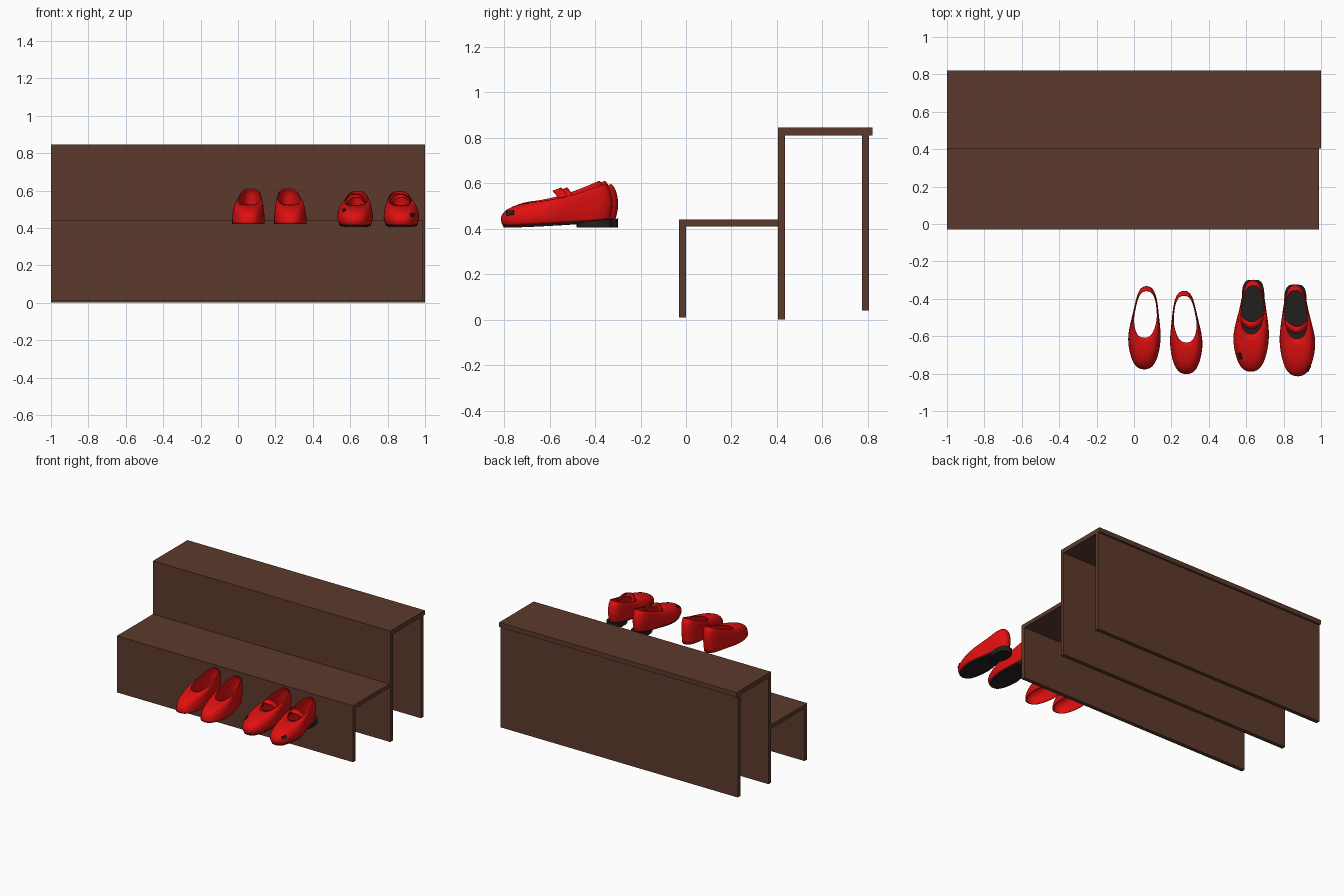
import bpy
import math
from mathutils import Vector

cube = bpy.data.objects.get("Cube")
if cube:
    bpy.data.objects.remove(cube, do_unlink=True)


def material(name, rgb):
    m = bpy.data.materials.new(name)
    m.use_nodes = True
    m.diffuse_color = (*rgb, 1)
    m.node_tree.nodes["Principled BSDF"].inputs["Base Color"].default_value = (*rgb, 1)
    return m


BROWN = material("brown_wood", (0.107, 0.042, 0.025))
RED = material("red_leather", (0.75, 0.005, 0.005))
BLACK = material("black_sole", (0.017, 0.014, 0.014))


def make_object(name, verts, faces, mat, location=(0, 0, 0), smooth=False):
    mesh = bpy.data.meshes.new(name)
    mesh.from_pydata(verts, [], faces)
    mesh.materials.append(mat)
    if smooth:
        mesh.shade_smooth()
        mesh.set_sharp_from_angle(angle=math.radians(50))
    obj = bpy.data.objects.new(name, mesh)
    obj.location = location
    bpy.context.collection.objects.link(obj)
    return obj


def box(name, low, high, mat):
    verts = [(x, y, z) for x in (low[0], high[0]) for y in (low[1], high[1]) for z in (low[2], high[2])]
    faces = [(0, 1, 3, 2), (4, 6, 7, 5), (0, 4, 5, 1), (2, 3, 7, 6), (0, 2, 6, 4), (1, 5, 7, 3)]
    return make_object(name, verts, faces, mat)


# Stepped bench: three upright boards and two treads
for name, right, y0, y1, z0, z1 in [
    ("front_riser", 0.99, -0.03, 0.0, 0.01, 0.41),
    ("lower_tread", 0.99, -0.03, 0.405, 0.41, 0.44),
    ("middle_riser", 1, 0.405, 0.435, 0, 0.81),
    ("upper_tread", 1, 0.405, 0.82, 0.81, 0.845),
    ("back_riser", 1, 0.775, 0.805, 0.04, 0.81),
]:
    box(name, (-1, y0, z0), (right, y1, z1), BROWN)

SIDES = 24


def smoothstep(a, b, t):
    t = min(max((t - a) / (b - a), 0), 1)
    return t * t * (3 - 2 * t)


# One foot-shaped ring: toe and heel y, toe and heel half width, toe and heel height
def ring(spec, side, power):
    toe, heel, wide, narrow, z_toe, z_heel = spec
    points = []
    for j in range(SIDES):
        a = math.tau * j / SIDES
        s = (1 - math.cos(a)) / 2
        y = toe + (heel - toe) * s
        w = wide + (narrow - wide) * smoothstep(0.35, 0.75, s)
        x = w * math.copysign(abs(math.sin(a)) ** power, math.sin(a))
        x += side * 0.012 * smoothstep(0.15, 0.4, y)
        points.append((x, y, z_toe + (z_heel - z_toe) * s ** 1.3))
    return points


def loft(name, specs, side, mat, location, capped=False, power=0.75):
    verts = [p for spec in specs for p in ring(spec, side, power)]
    faces = []
    for i in range(len(specs) - 1):
        for j in range(SIDES):
            k = (j + 1) % SIDES
            a, b = i * SIDES, (i + 1) * SIDES
            faces.append((a + j, a + k, b + k, b + j))
    if capped:
        top = (len(specs) - 1) * SIDES
        for j in range(SIDES // 2):
            k, m, n = j + 1, (SIDES - j - 1), (SIDES - j) % SIDES
            strip = list(dict.fromkeys((j, k, m, n)))
            faces.append([top + v for v in strip])
            faces.append(strip[::-1])
    return make_object(name, verts, faces, mat, location, smooth=True)


def thicken(obj, thickness, levels=1):
    sub = obj.modifiers.new("smooth_surface", "SUBSURF")
    sub.levels = sub.render_levels = levels
    solid = obj.modifiers.new("leather_thickness", "SOLIDIFY")
    solid.thickness = thickness
    solid.offset = -1


FLAT_UPPER = [
    (0.0, 0.44, 0.091, 0.068, 0.0, 0.0),
    (0.0, 0.447, 0.091, 0.07, 0.03, 0.06),
    (0.018, 0.452, 0.085, 0.07, 0.065, 0.11),
    (0.065, 0.448, 0.078, 0.067, 0.09, 0.15),
    (0.12, 0.44, 0.072, 0.064, 0.102, 0.178),
    (0.17, 0.425, 0.062, 0.06, 0.105, 0.192),
]
STRAP_UPPER = [
    (0.012, 0.487, 0.09, 0.066, 0.008, 0.035),
    (0.0, 0.494, 0.101, 0.07, 0.03, 0.06),
    (0.004, 0.502, 0.1, 0.073, 0.063, 0.1),
    (0.05, 0.495, 0.088, 0.071, 0.095, 0.145),
    (0.12, 0.485, 0.076, 0.067, 0.112, 0.175),
    (0.205, 0.468, 0.062, 0.06, 0.118, 0.193),
]

# Slip-on flats, open underneath
for label, x, y, side in [("right", 0.055, -0.78, 1), ("left", 0.28, -0.805, -1)]:
    thicken(loft(label + "_flat_upper", FLAT_UPPER, side, RED, (x, y, 0.42)), 0.004)


# Arched strap across the instep
def strap(name, side, location):
    verts, faces, steps = [], [], 12
    for i in range(steps + 1):
        a = 2 * i / steps - 1
        rise = 0.065 * (1 - abs(a) ** 2.5)
        x = 0.07 * a + side * 0.004
        y = 0.252 + 0.045 * a * a
        verts += [(x, y - 0.019, 0.098 + rise), (x, y + 0.019, 0.112 + rise)]
        if i:
            n = 2 * i
            faces.append((n - 2, n, n + 1, n - 1))
    thicken(make_object(name, verts, faces, RED, location, smooth=True), 0.006)


# Thin dark patch lying on the upper
def patch(name, upper, target):
    bpy.context.view_layer.update()
    graph = bpy.context.evaluated_depsgraph_get()
    local = Vector(target) - upper.location
    hit, point, normal, index = upper.evaluated_get(graph).closest_point_on_mesh(local)
    plate = box(name, (-0.018, -0.01, -0.004), (0.018, 0.01, 0.004), BLACK)
    along = (Vector((0, 1, 0)) - normal * normal.y).normalized()
    across = normal.cross(along)
    plate.location = upper.location + point
    plate.rotation_mode = "QUATERNION"
    from_axes = [[along[r], across[r], normal[r]] for r in range(3)]
    from mathutils import Matrix
    plate.rotation_quaternion = Matrix(from_axes).to_quaternion()


# Strapped shoes with dark soles and low heels
for label, x, y, side, spot in [
    ("right", 0.625, -0.795, 1, (0.563, -0.71, 0.5)),
    ("left", 0.875, -0.82, -1, (0.94, -0.778, 0.472)),
]:
    place = (x, y, 0.405)
    upper = loft(label + "_strap_shoe_upper", STRAP_UPPER, side, RED, place)
    thicken(upper, 0.004)
    sole = [(0.018, 0.482, 0.086, 0.062, 0.0, 0.026), (0.012, 0.486, 0.09, 0.066, 0.014, 0.044)]
    loft(label + "_strap_shoe_sole", sole, side, BLACK, place, capped=True)
    heel = [(0.34, 0.495, 0.058, 0.058, 0.0, 0.0), (0.335, 0.497, 0.06, 0.06, 0.025, 0.04)]
    loft(label + "_strap_shoe_heel", heel, side, BLACK, place, capped=True, power=0.5)
    strap(label + "_shoe_strap", side, place)
    patch(label + "_shoe_patch", upper, spot)
